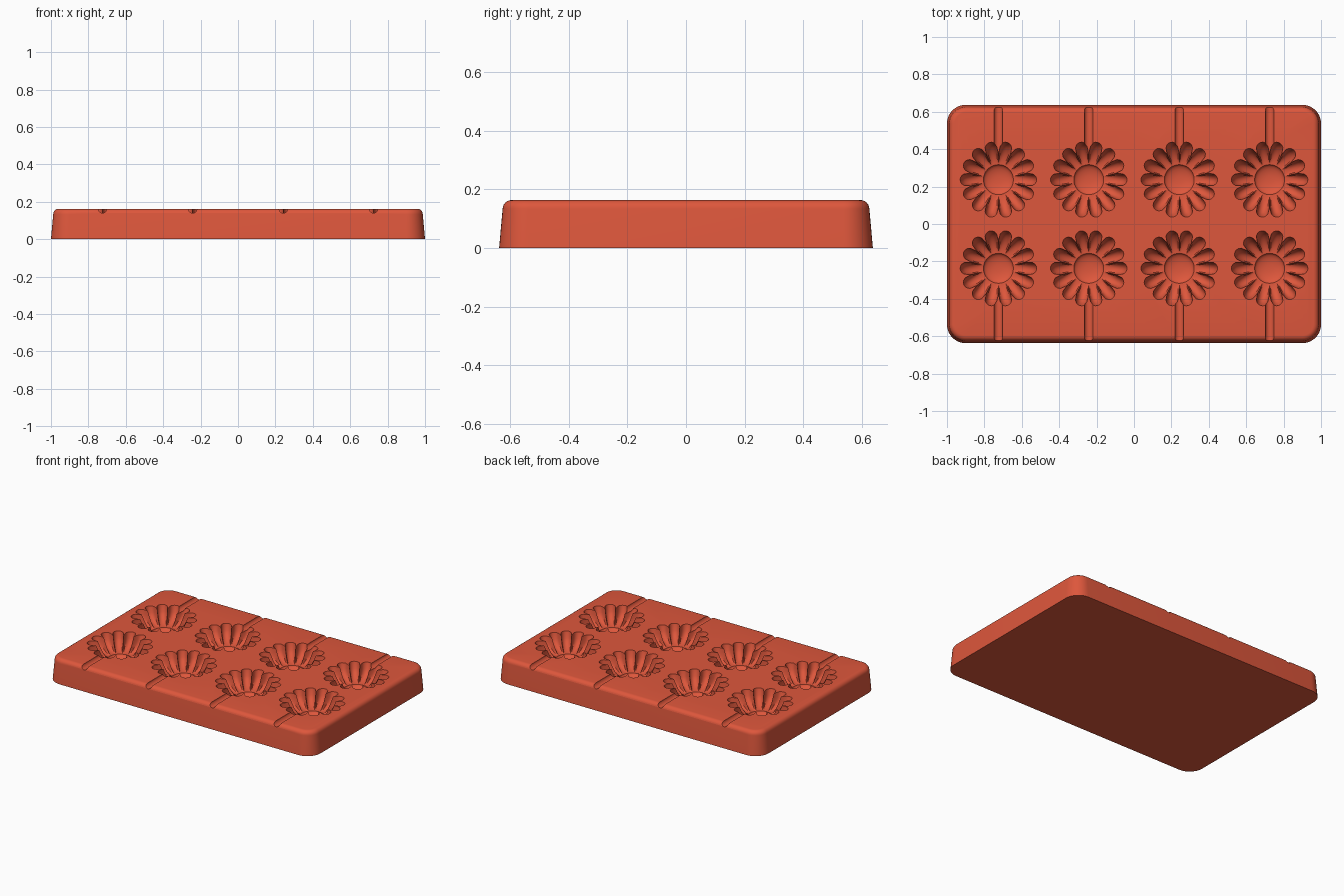
import bpy
import bmesh
from math import sin, cos, pi, sqrt, radians

old = bpy.data.objects.get("Cube")
if old:
    bpy.data.objects.remove(old, do_unlink=True)

TOP = 0.163
PETALS = 14
STEPS = 8            # columns per petal
CUP_X = (-0.725, -0.242, 0.242, 0.725)
CUP_Y = 0.237

silicone = bpy.data.materials.new("terracotta red silicone")
silicone.use_nodes = True
colour = (0.73, 0.095, 0.045, 1)
silicone.diffuse_color = colour
silicone.node_tree.nodes["Principled BSDF"].inputs["Base Color"].default_value = colour


def loft(name, loops):
    """Skin closed loops of equal length and cap both ends."""
    bm = bmesh.new()
    rings = [[bm.verts.new(p) for p in loop] for loop in loops]
    n = len(rings[0])
    for a, b in zip(rings, rings[1:]):
        for i in range(n):
            j = (i + 1) % n
            bm.faces.new((a[i], a[j], b[j], b[i]))
    bm.faces.new(rings[0])
    bm.faces.new(rings[-1])
    bmesh.ops.recalc_face_normals(bm, faces=bm.faces)
    mesh = bpy.data.meshes.new(name)
    bm.to_mesh(mesh)
    bm.free()
    mesh.materials.append(silicone)
    obj = bpy.data.objects.new(name, mesh)
    bpy.context.scene.collection.objects.link(obj)
    return obj


def rounded_rectangle(inset, z, hx=1.0, hy=0.637, radius=0.1, steps=10):
    r = radius - inset
    points = []
    for q, (sx, sy) in enumerate(((1, 1), (-1, 1), (-1, -1), (1, -1))):
        for i in range(steps + 1):
            a = (q + i / steps) * pi / 2
            points.append((sx * (hx - radius) + r * cos(a),
                           sy * (hy - radius) + r * sin(a), z))
    return points


def flower_loop(cx, cy, t, z_of):
    """Ring between the scalloped rim (t=0) and the round centre (t=1)."""
    points = []
    for i in range(PETALS * STEPS):
        a = 2 * pi * i / (PETALS * STEPS)
        u = 2 * (((i / STEPS) + 0.5) % 1) - 1
        arch = sqrt(max(0, 1 - u * u))
        rim = 0.148 + 0.057 * arch
        r = rim + (0.08 - rim) * t
        points.append((cx + r * cos(a), cy + r * sin(a), z_of(t, arch)))
    return points


def petal_depth(t, arch):
    # petals are scooped out, the ridges between them slope evenly
    ridge = sin(t * pi / 2)
    scoop = sqrt(1 - (1 - t) ** 2)
    return TOP - 0.1 * (ridge + (scoop - ridge) * arch)


def flower_cutter(cx, cy):
    loops = [flower_loop(cx, cy, 0, lambda t, a: TOP + 0.04)]
    loops += [flower_loop(cx, cy, k / 10, petal_depth) for k in range(11)]
    # dished centre
    n = PETALS * STEPS
    for k in range(1, 6):
        b = k / 6 * pi / 2
        r, z = 0.08 * cos(b), TOP - 0.1 - 0.027 * sin(b)
        loops.append([(cx + r * cos(2 * pi * i / n),
                       cy + r * sin(2 * pi * i / n), z) for i in range(n)])
    return loft("flower_cutter", loops)


def groove_cutter(cx, side):
    loops = []
    for y in (CUP_Y + 0.13, 0.7):
        loops.append([(cx + 0.023 * cos(2 * pi * i / 20), side * y,
                       TOP + 0.023 * sin(2 * pi * i / 20)) for i in range(20)])
    return loft("groove_cutter", loops)


# Tray: tapered slab with a rounded top edge
profile = [(0, 0), (0.012, TOP - 0.03)]
for k in range(1, 7):
    b = k / 6 * pi / 2
    profile.append((0.042 - 0.03 * cos(b), TOP - 0.03 + 0.03 * sin(b)))
tray = loft("mould_tray", [rounded_rectangle(i, z) for i, z in profile])

# Flower cups and the grooves running from them to the rim
cutters = []
for cx in CUP_X:
    for side in (-1, 1):
        cutters.append(flower_cutter(cx, side * CUP_Y))
        cutters.append(groove_cutter(cx, side))
for cutter in cutters:
    cutter.hide_render = True
    mod = tray.modifiers.new("cut", "BOOLEAN")
    mod.operation = "DIFFERENCE"
    mod.solver = "EXACT"
    mod.object = cutter

# Keep the carved result and drop the cutters
graph = bpy.context.evaluated_depsgraph_get()
carved = bpy.data.meshes.new_from_object(tray.evaluated_get(graph))
tray.modifiers.clear()
tray.data = carved
for cutter in cutters:
    bpy.data.objects.remove(cutter, do_unlink=True)

for obj in bpy.context.selected_objects:
    obj.select_set(False)
tray.select_set(True)
bpy.context.view_layer.objects.active = tray
bpy.ops.object.shade_smooth_by_angle(angle=radians(32))
